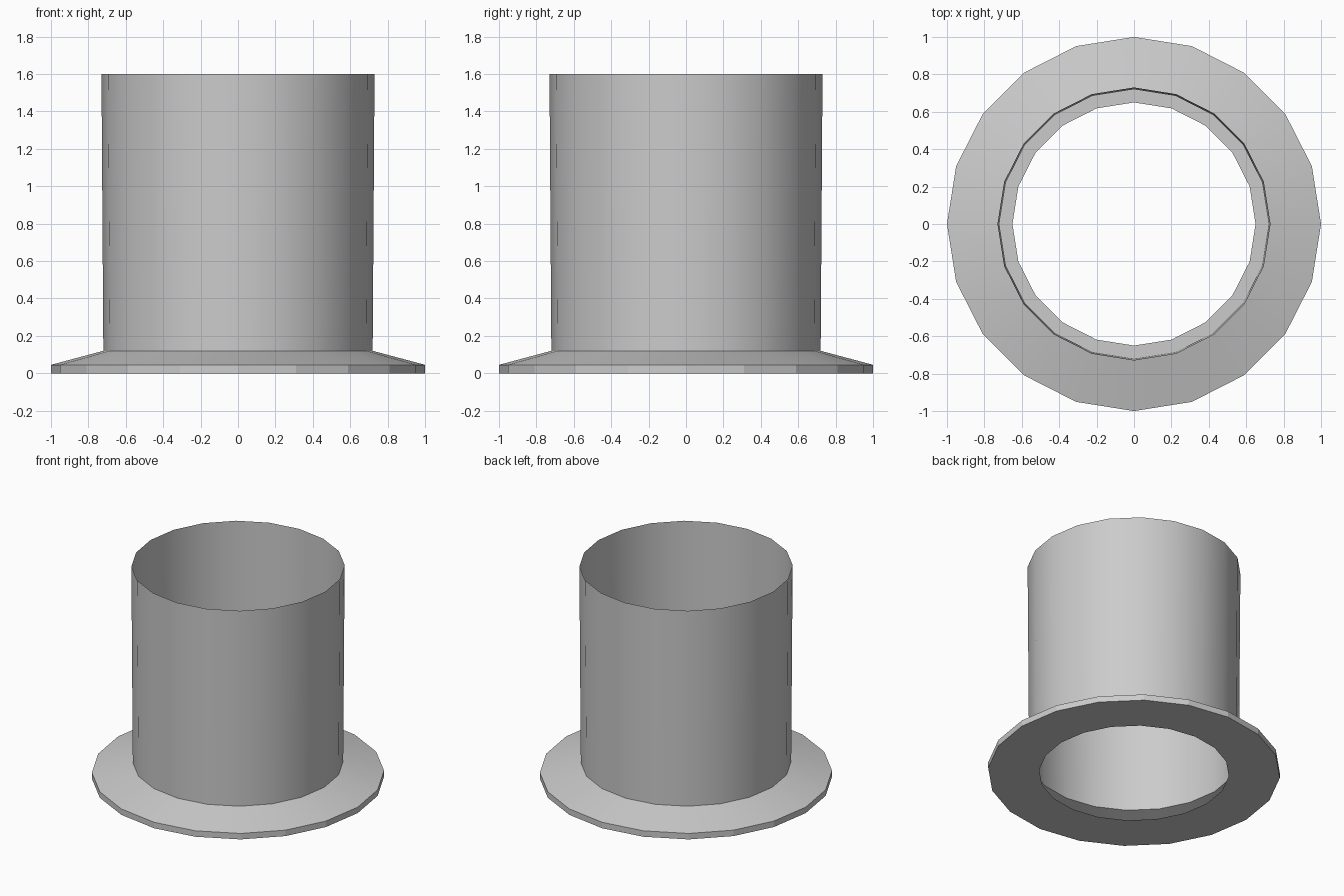
import bpy, bmesh, math

cube = bpy.data.objects.get("Cube")
if cube:
    bpy.data.objects.remove(cube)

SIDES = 20

grey = bpy.data.materials.new("light_grey")
grey.use_nodes = True
colour = (0.6, 0.6, 0.6, 1)
grey.diffuse_color = colour
grey.node_tree.nodes["Principled BSDF"].inputs["Base Color"].default_value = colour


def lathe(name, profile, flat_bands=()):
    """Turn an open (radius, height) profile into a thin faceted shell."""
    bm = bmesh.new()
    rings = []
    for r, z in profile:
        rings.append([bm.verts.new((r * math.cos(a), r * math.sin(a), z))
                      for a in (math.tau * i / SIDES for i in range(SIDES))])
    for band, (low, high) in enumerate(zip(rings, rings[1:])):
        for i in range(SIDES):
            j = (i + 1) % SIDES
            face = bm.faces.new((low[i], low[j], high[j], high[i]))
            face.smooth = band not in flat_bands
    # Keep the corners of the profile crisp
    for edge in bm.edges:
        if len(edge.link_faces) == 2 and edge.calc_face_angle() > math.radians(30):
            edge.smooth = False
    mesh = bpy.data.meshes.new(name)
    bm.to_mesh(mesh)
    bm.free()
    mesh.materials.append(grey)
    obj = bpy.data.objects.new(name, mesh)
    bpy.context.collection.objects.link(obj)
    return obj


# Hollow base flange: flat underside, short rim, sloping top
lathe("base_flange", [(0.65, 0), (1, 0), (1, 0.045), (0.72, 0.12)], flat_bands=(1,))

# Open tube, flaring very slightly towards the top
lathe("tube_wall", [(0.72, 0.12), (0.73, 1.6)])
